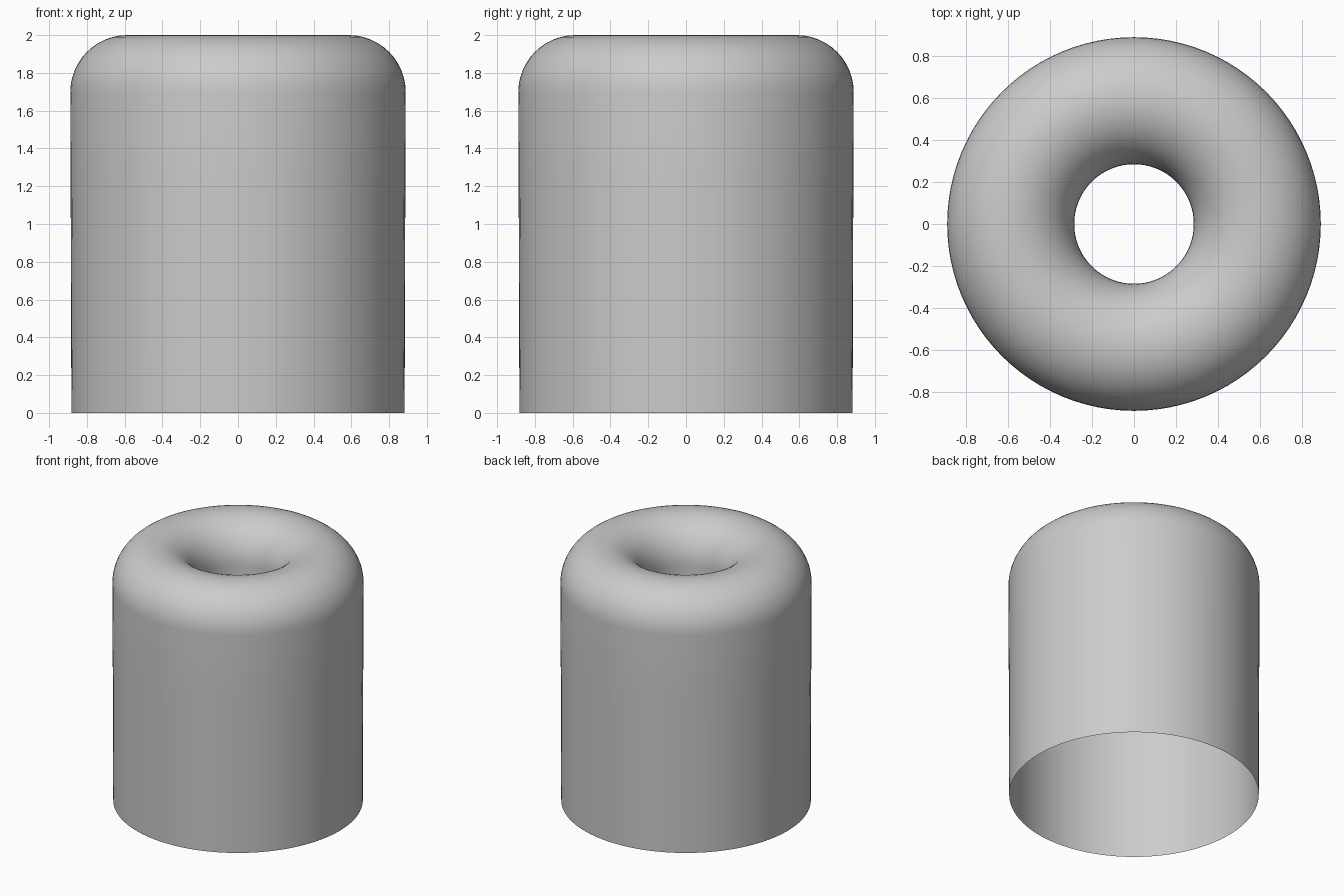
import bpy, bmesh, math

if "Cube" in bpy.data.objects:
    bpy.data.objects.remove(bpy.data.objects["Cube"])

SEGMENTS = 96
ARC_STEPS = 24
R_MID, R_ARC, Z_ARC = 0.586, 0.302, 1.698   # centre and radius of the rounded lip

# profile: open bottom, outer wall, half-round lip, inner sleeve
profile = [(0.882, 0.0), (0.884, 0.6), (0.886, 1.2)]
for i in range(ARC_STEPS + 1):
    a = math.pi * i / ARC_STEPS
    profile.append((R_MID + R_ARC * math.cos(a), Z_ARC + R_ARC * math.sin(a)))
profile.append((0.284, 1.3))

# spin the profile into a single-walled shell
bm = bmesh.new()
rings = []
for r, z in profile:
    rings.append([bm.verts.new((r * math.cos(2 * math.pi * k / SEGMENTS),
                                r * math.sin(2 * math.pi * k / SEGMENTS), z))
                  for k in range(SEGMENTS)])
for lower, upper in zip(rings, rings[1:]):
    for k in range(SEGMENTS):
        n = (k + 1) % SEGMENTS
        face = bm.faces.new((lower[k], lower[n], upper[n], upper[k]))
        face.smooth = True

mesh = bpy.data.meshes.new("rounded_sleeve")
bm.to_mesh(mesh)
bm.free()
sleeve = bpy.data.objects.new("rounded_sleeve", mesh)
bpy.context.collection.objects.link(sleeve)

# plain grey
grey = bpy.data.materials.new("light grey")
grey.diffuse_color = (0.6, 0.6, 0.6, 1.0)
grey.use_nodes = True
grey.node_tree.nodes["Principled BSDF"].inputs["Base Color"].default_value = grey.diffuse_color
mesh.materials.append(grey)
